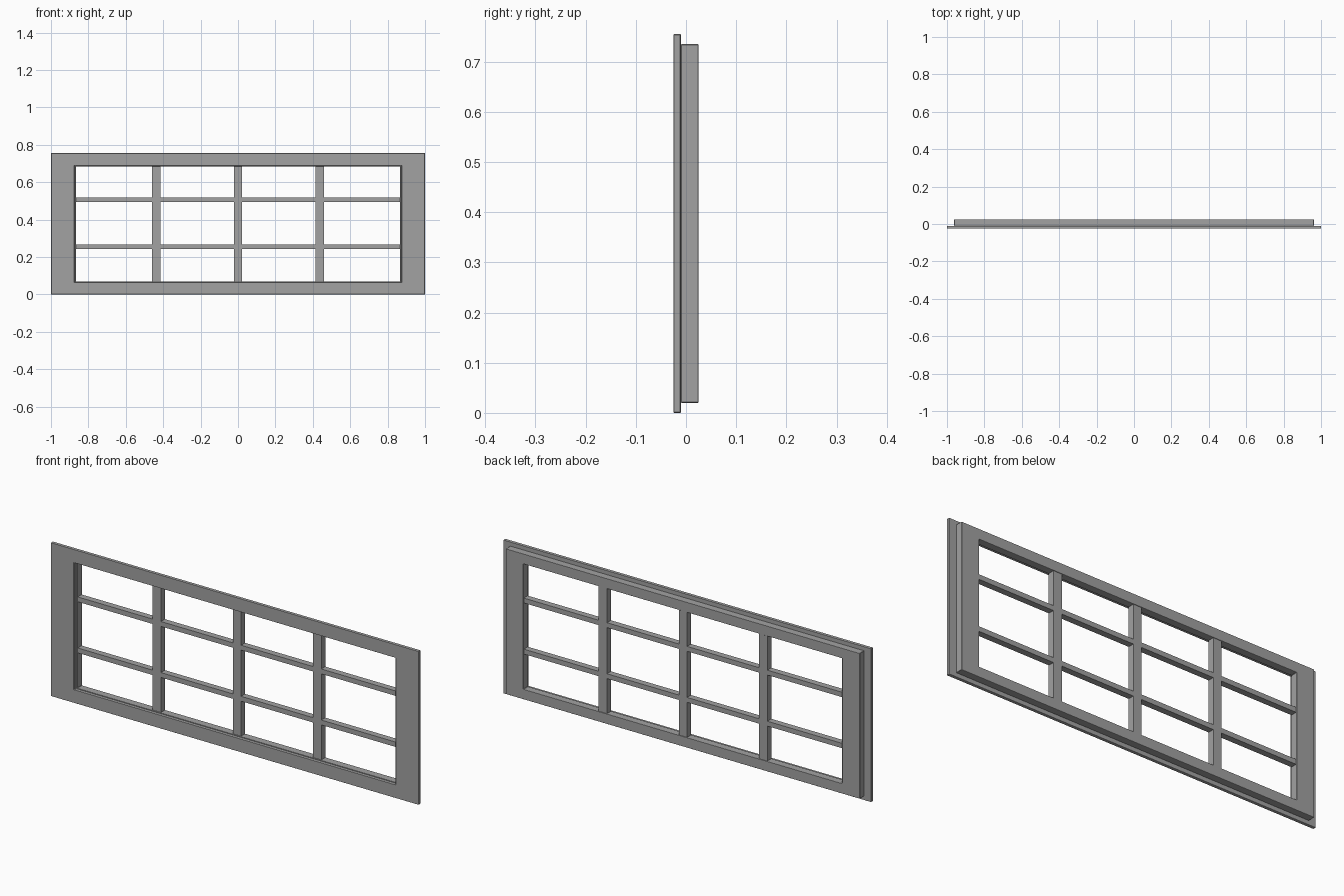
import bpy

# Remove the default cube
cube = bpy.data.objects.get("Cube")
if cube:
    bpy.data.objects.remove(cube, do_unlink=True)

GREY = (0.36, 0.36, 0.36, 1)
mat = bpy.data.materials.new("grey_paint")
mat.use_nodes = True
mat.diffuse_color = GREY
mat.node_tree.nodes["Principled BSDF"].inputs["Base Color"].default_value = GREY


def finish(name, verts, faces, bevel):
    mesh = bpy.data.meshes.new(name)
    mesh.from_pydata(verts, [], faces)
    mesh.materials.append(mat)
    obj = bpy.data.objects.new(name, mesh)
    bpy.context.collection.objects.link(obj)
    if bevel:
        mod = obj.modifiers.new("Edge bevel", "BEVEL")
        mod.width = bevel
        mod.segments = 1
    return obj


def rect(half_x, z0, z1, y):
    return [(-half_x, y, z0), (half_x, y, z0), (half_x, y, z1), (-half_x, y, z1)]


def ring(name, outer, inner, y0, y1, bevel=0.0015):
    """Rectangular frame with a through opening."""
    loops = [(outer, y0), (inner, y0), (inner, y1), (outer, y1)]
    verts = [v for size, y in loops for v in rect(*size, y)]
    faces = []
    for a in range(4):
        b = (a + 1) % 4
        for i in range(4):
            j = (i + 1) % 4
            faces.append((a * 4 + i, a * 4 + j, b * 4 + j, b * 4 + i))
    return finish(name, verts, faces, bevel)


# Front trim and the deeper sash behind it
OPEN_X, OPEN_Z0, OPEN_Z1 = 0.866, 0.07, 0.685
ring("front_trim", (1.0, 0, 0.755), (0.874, 0.066, 0.689), -0.025, -0.01)
ring("back_sash", (0.962, 0.02, 0.735), (OPEN_X, OPEN_Z0, OPEN_Z1), -0.01, 0.025)

# Glazing bars: one flush lattice built from a grid of cells
BAR_Y0, BAR_Y1 = -0.008, 0.023
xs = [-OPEN_X]
for centre in (-0.436, 0, 0.436):
    xs += [centre - 0.0225, centre + 0.0225]
xs.append(OPEN_X)
zs = [OPEN_Z0]
for centre in (0.254, 0.505):
    zs += [centre - 0.012, centre + 0.012]
zs.append(OPEN_Z1)
nx, nz = len(xs), len(zs)
layer = nx * nz
verts = [(x, y, z) for y in (BAR_Y0, BAR_Y1) for z in zs for x in xs]


def solid(i, k):
    return 0 <= i < nx - 1 and 0 <= k < nz - 1 and (i % 2 == 1 or k % 2 == 1)


faces = []
for k in range(nz - 1):
    for i in range(nx - 1):
        if not solid(i, k):
            continue
        a = k * nx + i
        corners = [a, a + 1, a + nx + 1, a + nx]
        faces.append(corners)
        faces.append([c + layer for c in reversed(corners)])
        # Side walls only where the neighbouring cell is open
        for e, (di, dk) in enumerate([(0, -1), (1, 0), (0, 1), (-1, 0)]):
            if not solid(i + di, k + dk):
                p, q = corners[e], corners[(e + 1) % 4]
                faces.append([q, p, p + layer, q + layer])
finish("glazing_bars", verts, faces, 0)
